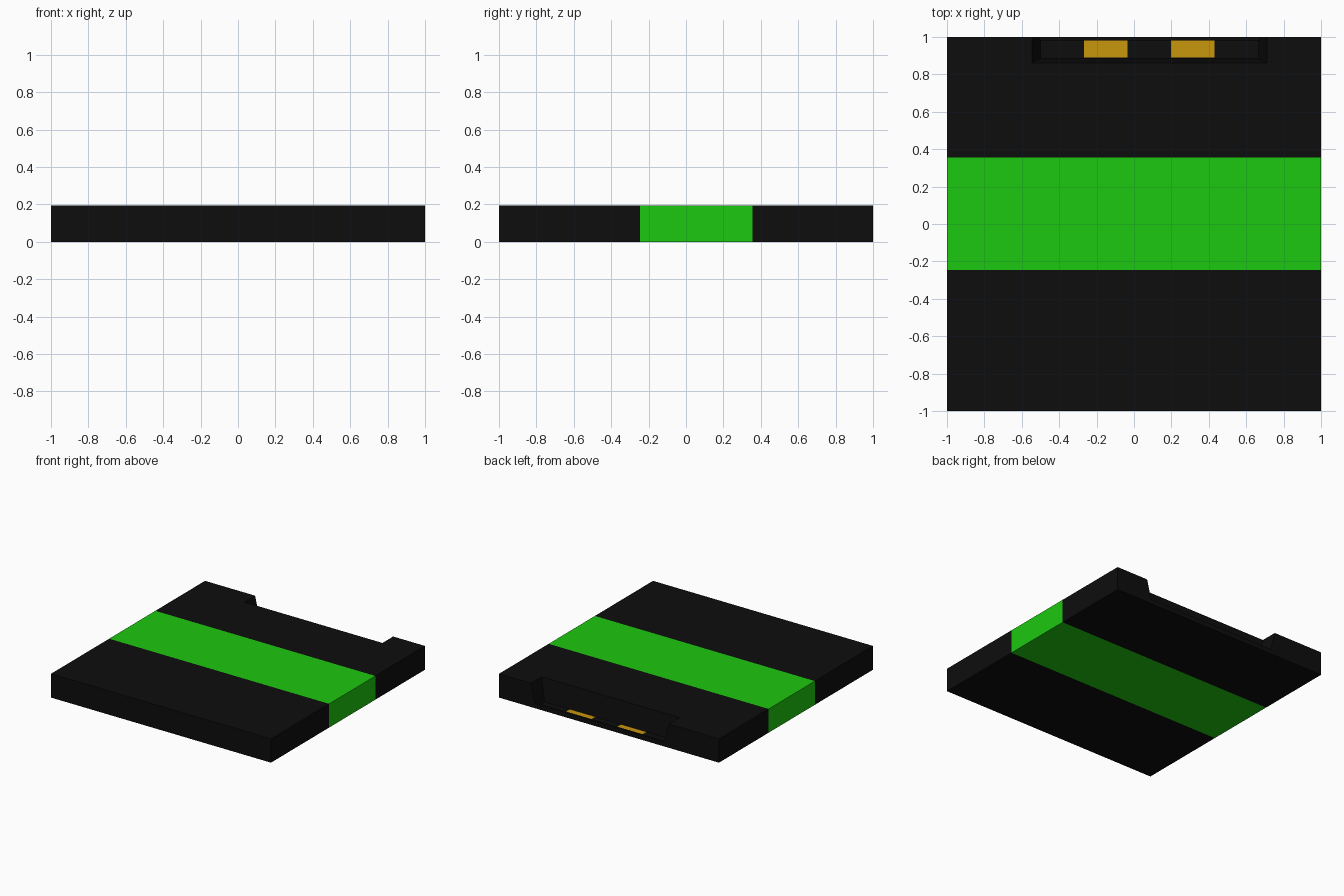
import bpy, bmesh

if "Cube" in bpy.data.objects:
    bpy.data.objects.remove(bpy.data.objects["Cube"])

H = 0.195  # slab thickness


def material(name, rgb):
    m = bpy.data.materials.new(name)
    m.diffuse_color = (*rgb, 1)
    m.use_nodes = True
    m.node_tree.nodes["Principled BSDF"].inputs["Base Color"].default_value = m.diffuse_color
    return m


black = material("black_plastic", (0.004, 0.004, 0.004))
green = material("green_label", (0.012, 0.58, 0.005))
gold = material("gold_contact", (0.58, 0.31, 0.004))


def block(name, x, y, z, mat=None, top_x=None, top_y=None):
    """Box from ranges; optional different x/y ranges at the top give sloped sides."""
    top_x, top_y = top_x or x, top_y or y
    bm = bmesh.new()
    bmesh.ops.create_cube(bm, size=2)
    for v in bm.verts:
        up = v.co.z > 0
        xs, ys = (top_x, top_y) if up else (x, y)
        v.co = (xs[v.co.x > 0], ys[v.co.y > 0], z[up])
    me = bpy.data.meshes.new(name)
    bm.to_mesh(me)
    bm.free()
    ob = bpy.data.objects.new(name, me)
    bpy.context.collection.objects.link(ob)
    if mat:
        me.materials.append(mat)
    return ob


# Slab in three bands
block("front_body", (-1, 1), (-1, -0.245), (0, H), black)
block("label_band", (-1, 1), (-0.245, 0.355), (0, H), green)
back = block("back_body", (-1, 1), (0.355, 1), (0, H), black)

# Tapered contact recess, open at the back edge
floor = 0.01
cutter = block("recess_cutter", (-0.5, 0.665), (0.885, 1.1), (floor, H),
               black, top_x=(-0.545, 0.71), top_y=(0.86, 1.1))
# Lift the cutter's rim along its slope so it clears the top surface
for v in cutter.data.vertices:
    if v.co.z > 0.1:
        v.co.z += 0.01
        v.co.x += 0.0025 if v.co.x > 0 else -0.0025
cutter.hide_render = True
cutter.hide_viewport = True
cut = back.modifiers.new("recess", 'BOOLEAN')
cut.operation = 'DIFFERENCE'
cut.solver = 'EXACT'
cut.object = cutter

# Low lip along the open edge of the recess
block("recess_lip", (-0.505, 0.67), (0.982, 1), (0.005, 0.038), black)

# Pair of contacts on the recess floor
for i, x in enumerate((-0.15, 0.315)):
    block(f"contact_{i + 1}", (x - 0.116, x + 0.116), (0.89, 0.982),
          (0.006, 0.014), gold)
